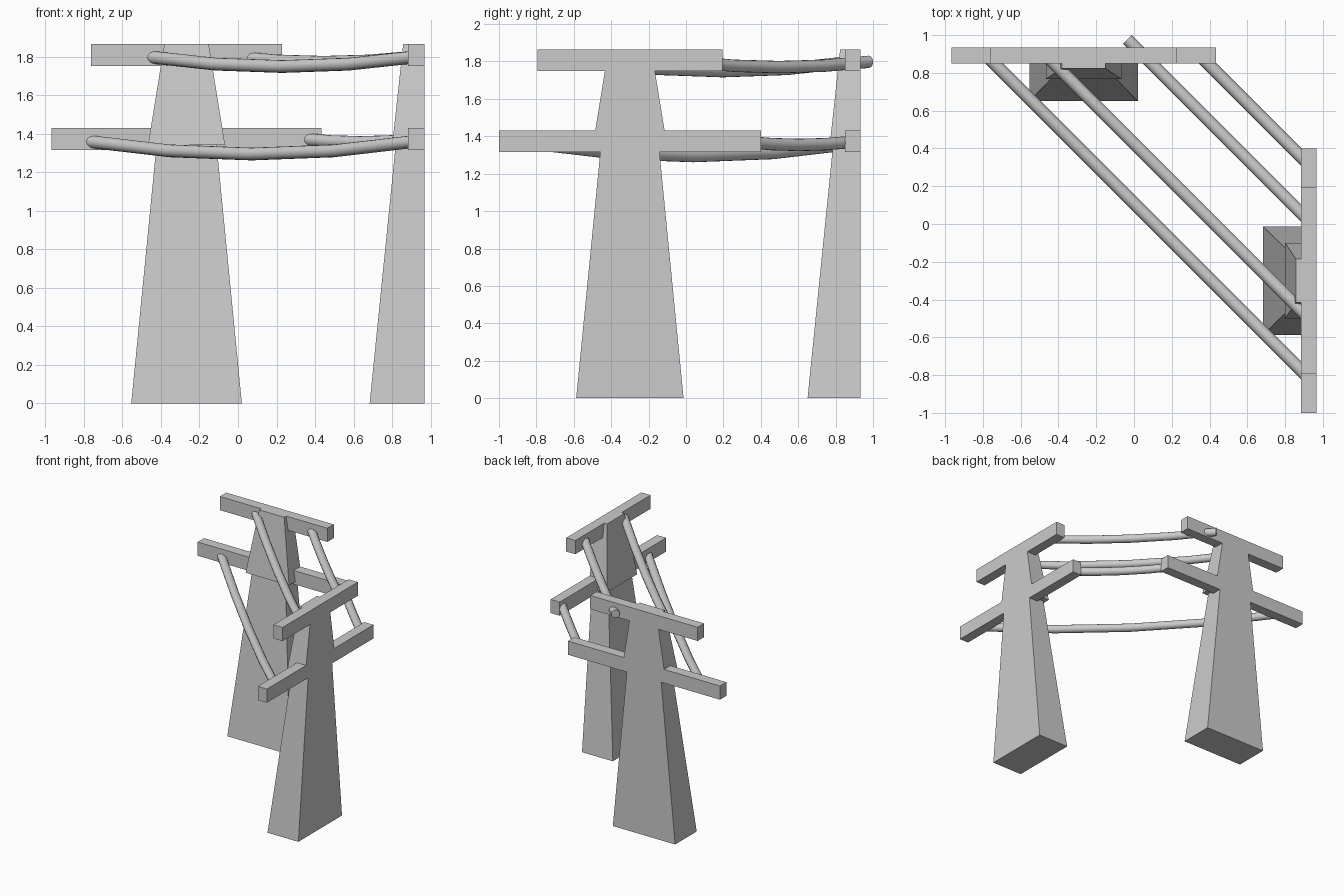
import bpy, bmesh, math
from mathutils import Vector

if "Cube" in bpy.data.objects:
    bpy.data.objects.remove(bpy.data.objects["Cube"])

CX, BACK, SHIFT = -0.267, 0.934, 0.033   # pylon centre, flush back plane, diagonal offset


def finish(bm, name, swap=False):
    if swap:  # mirror across the diagonal to make the right-hand pylon
        for v in bm.verts:
            v.co.x, v.co.y = v.co.y + SHIFT, v.co.x - SHIFT
    bmesh.ops.recalc_face_normals(bm, faces=bm.faces)
    me = bpy.data.meshes.new(name)
    bm.to_mesh(me)
    bm.free()
    ob = bpy.data.objects.new(name, me)
    bpy.context.collection.objects.link(ob)
    return ob


def block(name, swap, z0, z1, half0, half1, front0, front1):
    """Tapered block with a vertical back face on the BACK plane."""
    bm = bmesh.new()
    bmesh.ops.create_cube(bm, size=2)
    for v in bm.verts:
        top, rear = v.co.z > 0, v.co.y > 0
        v.co.x = CX + v.co.x * (half1 if top else half0)
        v.co.y = BACK if rear else (front1 if top else front0)
        v.co.z = z1 if top else z0
    return finish(bm, name, swap)


def cable(name, a, b, z, sag, r=0.033, segs=4, sides=16):
    """Sagging round cable between two plan points."""
    bm = bmesh.new()
    a, b = Vector((*a, z)), Vector((*b, z))
    side = (b - a).normalized().cross(Vector((0, 0, 1)))
    rings = []
    for i in range(segs + 1):
        t = i / segs
        c = a.lerp(b, t) - Vector((0, 0, 4 * sag * t * (1 - t)))
        rings.append([bm.verts.new(c + side * r * math.cos(k * math.tau / sides)
                                   + Vector((0, 0, r * math.sin(k * math.tau / sides))))
                      for k in range(sides)])
    for p, q in zip(rings, rings[1:]):
        for k in range(sides):
            n = (k + 1) % sides
            bm.faces.new((p[k], p[n], q[n], q[k]))
    bm.faces.new(rings[0])
    bm.faces.new(rings[-1])
    ob = finish(bm, name)
    bpy.ops.object.select_all(action='DESELECT')
    ob.select_set(True)
    bpy.context.view_layer.objects.active = ob
    bpy.ops.object.shade_smooth_by_angle(angle=math.radians(35))


# Two matching pylons, each with a wide lower arm and a short upper arm
for side, swap in (("back", False), ("right", True)):
    block(side + "_lower_tower", swap, 0, 1.40, 0.287, 0.150, 0.650, 0.791)
    block(side + "_upper_tower", swap, 1.34, 1.864, 0.200, 0.115, 0.767, 0.824)
    block(side + "_lower_arm", swap, 1.316, 1.43, 0.70, 0.70, 0.85, 0.85)
    block(side + "_upper_arm", swap, 1.75, 1.864, 0.495, 0.495, 0.85, 0.85)

# Cables: plan line x + y = s, start y, height, sag
for name, s, y0, z, sag in (("lower_outer_cable", 0.11, 0.892, 1.36, 0.066),
                            ("upper_outer_cable", 0.427, 0.892, 1.798, 0.05),
                            ("upper_inner_cable", 0.942, 0.977, 1.798, 0.028),
                            ("lower_inner_cable", 1.24, 0.892, 1.37, 0.016)):
    cable(name, (s - y0, y0), (0.925, s - 0.925), z, sag)
